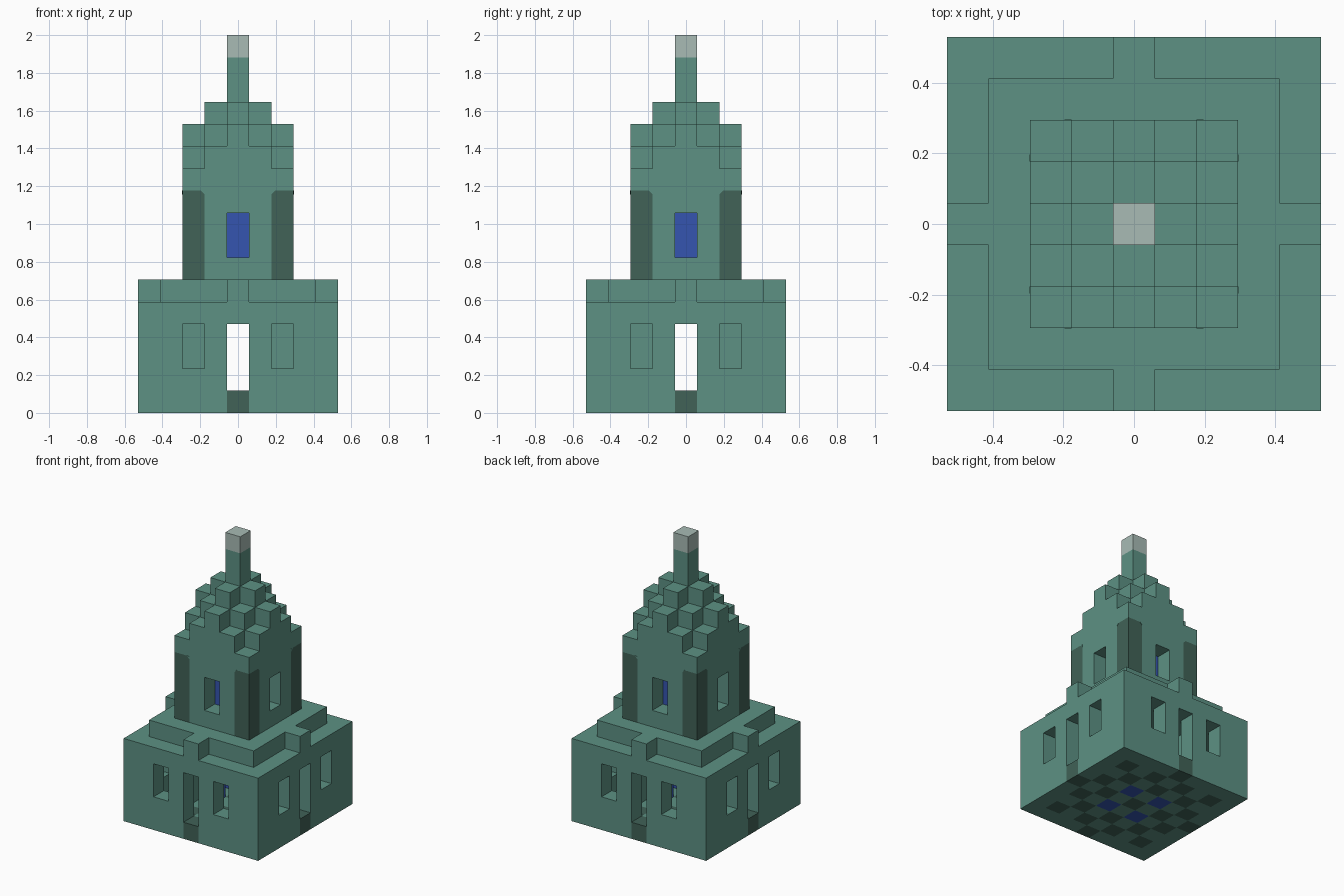
import bpy
import bmesh
from mathutils import Vector

U = 2 / 17  # edge length of one building block

cube = bpy.data.objects.get("Cube")
if cube:
    bpy.data.objects.remove(cube, do_unlink=True)


def material(name, rgb):
    m = bpy.data.materials.new(name)
    m.use_nodes = True
    m.diffuse_color = (*rgb, 1)
    m.node_tree.nodes["Principled BSDF"].inputs["Base Color"].default_value = (*rgb, 1)
    return m


green = material("sea_green", (0.109, 0.285, 0.230))
dark = material("dark_green", (0.052, 0.122, 0.095))
blue = material("deep_blue", (0.036, 0.091, 0.434))
grey = material("pale_grey", (0.392, 0.497, 0.462))

SIDES = [Vector(d) for d in
         ((1, 0, 0), (-1, 0, 0), (0, 1, 0), (0, -1, 0), (0, 0, 1), (0, 0, -1))]
parts = []


def block(half, low, high):
    """Square stack of cells, layers low..high-1."""
    r = range(-half, half + 1)
    return {(x, y, z) for x in r for y in r for z in range(low, high)}


def column(x, y, low, high):
    return {(x, y, z) for z in range(low, high)}


def add_object(name, bm, mat):
    mesh = bpy.data.meshes.new(name)
    bm.to_mesh(mesh)
    bm.free()
    mesh.materials.append(mat)
    obj = bpy.data.objects.new(name, mesh)
    bpy.context.collection.objects.link(obj)


def build(name, cells, mat, solid):
    """Make only the block faces that are not covered by another block."""
    bm = bmesh.new()
    for cell in cells:
        for n in SIDES:
            if tuple(int(c + d) for c, d in zip(cell, n)) in solid:
                continue
            t = Vector((n.y, n.z, n.x))
            b = n.cross(t)
            mid = Vector(cell) + Vector((0, 0, 0.5)) + n * 0.5
            corners = [mid + (t * p + b * q) * 0.5
                       for p, q in ((-1, -1), (1, -1), (1, 1), (-1, 1))]
            bm.faces.new([bm.verts.new(c * U) for c in corners])
    bmesh.ops.remove_doubles(bm, verts=bm.verts, dist=0.0001)
    add_object(name, bm, mat)


# Openings: four doors, eight hall windows, four tower windows
openings = set()
for s in (-1, 1):
    openings |= column(0, 4 * s, 1, 4) | column(4 * s, 0, 1, 4)
    openings |= column(0, 2 * s, 7, 9) | column(2 * s, 0, 7, 9)
    for w in (-2, 2):
        openings |= column(w, 4 * s, 2, 4) | column(4 * s, w, 2, 4)

diagonal = [(x, y) for x in (-1, 1) for y in (-1, 1)]

# Chequered floor with door sills and blue corner tiles
door_sills = {(0, 4, 0), (0, -4, 0), (4, 0, 0), (-4, 0, 0)}
blue_columns = set().union(*(column(x, y, 0, 4) for x, y in diagonal))
floor = block(4, 0, 1)
dark_tiles = {c for c in block(3, 0, 1) if (c[0] + c[1]) % 2 == 0} - blue_columns
parts.append(("floor", floor - dark_tiles - door_sills - blue_columns, green))
parts.append(("dark_floor_tiles", dark_tiles, dark))
parts.append(("door_sills", door_sills, dark))
parts.append(("blue_columns", blue_columns, blue))

# Hall walls, roof slab and inner pillars
parts.append(("hall_walls", block(4, 1, 4) - block(3, 1, 4) - openings, green))
parts.append(("hall_roof", block(4, 4, 5), green))
parts.append(("inner_pillars", set().union(
    *(column(2 * x, 2 * y, 1, 4) for x, y in diagonal)), green))

# Raised terrace with a tab over each door
tabs = {(x, y, 5) for x, y, z in door_sills}
parts.append(("terrace", block(3, 5, 6) | tabs, green))

# Tower with dark corner shafts and a blue core
corner_shafts = set().union(*(column(2 * x, 2 * y, 6, 10) for x, y in diagonal))
core = block(1, 7, 9)
parts.append(("tower", block(2, 6, 10) - openings - corner_shafts - core, green))
parts.append(("corner_shafts", corner_shafts, dark))
parts.append(("blue_core", core, blue))

# Stepped roof, spire and tip
steps = {c for c in block(2, 10, 15) if c[2] < 15 - abs(c[0]) - abs(c[1])}
parts.append(("stepped_roof", steps, green))
parts.append(("spire", column(0, 0, 15, 16), green))
parts.append(("spire_tip", column(0, 0, 16, 17), grey))

solid = set().union(*(cells for _, cells, _ in parts))
for name, cells, mat in parts:
    build(name, cells, mat, solid)

# Small green corner plates that clip the top inner corner of each shaft
bm = bmesh.new()
cut, thick = 0.17, 0.012
for sx, sy in diagonal:
    for swap in (False, True):
        pts = []
        for along, z in ((1.5, 10), (1.5 + cut, 10), (1.5, 10 - cut)):
            x, y = (2.5, along) if swap else (along, 2.5)
            pts.append(bm.verts.new(Vector((x * sx, y * sy, z)) * U))
        face = bm.faces.new(pts)
        out = Vector((sx, 0, 0)) if swap else Vector((0, sy, 0))
        ext = bmesh.ops.extrude_face_region(bm, geom=[face])["geom"]
        moved = [v for v in ext if isinstance(v, bmesh.types.BMVert)]
        bmesh.ops.translate(bm, verts=moved, vec=out * thick * U)
bmesh.ops.recalc_face_normals(bm, faces=bm.faces)
add_object("shaft_corner_plates", bm, green)
